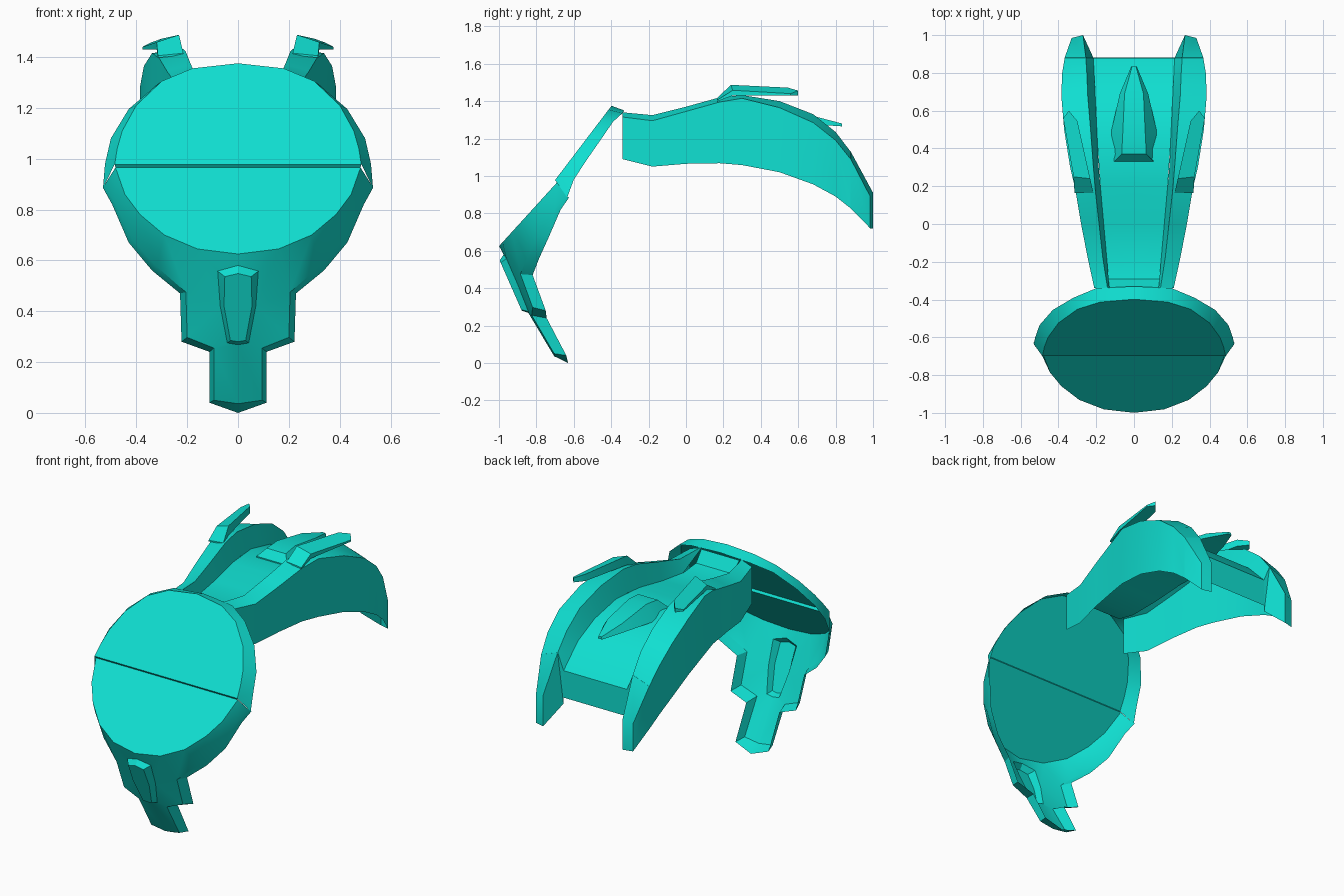
import bpy
import bmesh
from math import radians

if "Cube" in bpy.data.objects:
    bpy.data.objects.remove(bpy.data.objects["Cube"], do_unlink=True)

COLOR = (0.005, 0.74, 0.64, 1)
teal = bpy.data.materials.new("turquoise")
teal.use_nodes = True
teal.diffuse_color = COLOR
teal.node_tree.nodes["Principled BSDF"].inputs["Base Color"].default_value = COLOR


def build(name, verts, faces, mirror=True):
    """Make one part, optionally mirrored over x."""
    mesh = bpy.data.meshes.new(name)
    mesh.from_pydata(verts, [], faces)
    bm = bmesh.new()
    bm.from_mesh(mesh)
    bmesh.ops.recalc_face_normals(bm, faces=bm.faces)
    bm.to_mesh(mesh)
    bm.free()
    mesh.materials.append(teal)
    obj = bpy.data.objects.new(name, mesh)
    bpy.context.collection.objects.link(obj)
    bpy.ops.object.select_all(action="DESELECT")
    obj.select_set(True)
    bpy.context.view_layer.objects.active = obj
    if mirror:
        obj.modifiers.new("mirror", "MIRROR")
        bpy.ops.object.modifier_apply(modifier="mirror")
    bpy.ops.object.shade_smooth_by_angle(angle=radians(28))


def bridge(a, b):
    """Quads between two equally long rows of vertex indices."""
    a, b = list(a), list(b)
    return [(a[i], a[i + 1], b[i + 1], b[i]) for i in range(len(a) - 1)]


def sheet(rows):
    """Vertices and quads of an open grid of rows."""
    n = len(rows[0])
    faces = []
    for r in range(len(rows) - 1):
        faces += bridge(range(r * n, r * n + n), range(r * n + n, r * n + 2 * n))
    return [p for row in rows for p in row], faces


def loft(name, rings, mirror=False):
    """Join equal closed rings into a capped solid."""
    n = len(rings[0])
    verts, faces = sheet(rings)
    faces += [(r * n + n - 1, r * n, r * n + n, r * n + 2 * n - 1)
              for r in range(len(rings) - 1)]
    faces += [tuple(range(n)), tuple(range(len(verts) - n, len(verts)))]
    build(name, verts, faces, mirror)


def interpolate(points, y):
    for (a, za), (b, zb) in zip(points, points[1:]):
        if y <= b:
            return za + (zb - za) * (y - a) / (b - a)
    return points[-1][1]


# Upper face plate: half outline on a sloped plane, with a lip at the seam
upper = [(0.485, 0.978), (0.475, 1.04), (0.455, 1.11), (0.4, 1.21),
         (0.3, 1.305), (0.18, 1.355), (0, 1.375)]
upper_edge = [(x, -0.7 + 0.76 * (z - 0.978), z) for x, z in upper]
seam = [(0, -0.7, 0.978), (0, -0.69, 0.965), (0.482, -0.69, 0.965)]
build("upper_face_plate", upper_edge + seam, [tuple(range(8)), (0, 7, 8, 9)])

# Rim flaring back from the upper plate
rim_outer = [(0.531, -0.635, 0.885), (0.523, -0.6, 0.98), (0.5, -0.535, 1.08),
             (0.43, -0.455, 1.195), (0.32, -0.39, 1.29),
             (0.2, -0.34, 1.335), (0, -0.33, 1.35)]
build("face_rim", *sheet([upper_edge, rim_outer]))

# Lower face plate, tilted the other way
lower = [(0.482, 0.965), (0.445, 0.86), (0.385, 0.78), (0.29, 0.7),
         (0.16, 0.645), (0, 0.625)]
lower_edge = [(x, -0.69 - 0.91 * (0.965 - z), z) for x, z in lower]
build("lower_face_plate", lower_edge + [(0, -0.69, 0.965)], [tuple(range(7))])

# Chin guard: a skin sweeping down to a stepped tip, open for the vent,
# with a flange turned back around its outline
front = [(0.528, -0.64, 0.892), (0.485, -0.7, 0.83), (0.415, -0.79, 0.68),
         (0.32, -0.845, 0.575), (0.205, -0.885, 0.475), (0.2, -0.82, 0.297),
         (0.095, -0.825, 0.255), (0.095, -0.705, 0.05)]
opening = [(0, -0.975, 0.58), (0.08, -0.96, 0.558), (0.07, -0.9, 0.42),
           (0.042, -0.843, 0.275), (0, -0.843, 0.268)]
tip = [(0, -0.705, 0.036)]
flange = [(0.531, -0.625, 0.885), (0.495, -0.67, 0.82), (0.43, -0.735, 0.67),
          (0.338, -0.785, 0.56), (0.228, -0.82, 0.47), (0.222, -0.75, 0.28),
          (0.112, -0.745, 0.24), (0.112, -0.64, 0.04), (0, -0.63, 0)]
faces = bridge(range(5), range(6, 11))
faces += [(4, 5, 14, 15), (4, 15, 16, 10), (10, 16, 17, 12, 11), (17, 18, 19, 13, 12)]
faces += bridge([*range(6, 14), 19], range(20, 29))
build("chin_guard", lower_edge + front + opening + tip + flange, faces)

# Raised vent, hollow behind
vent_front = [(x, -0.995 + 0.44 * (0.545 - z), z) for x, z in
              [(0, 0.548), (0.052, 0.536), (0.055, 0.42), (0.03, 0.285), (0, 0.28)]]
build("chin_vent", vent_front + opening, bridge(range(5), range(5, 10)) + [tuple(range(5))])

# Crown strip arching over the head, dropping straight at the rear
crown = [(-0.335, 1.335), (-0.29, 1.265), (-0.18, 1.245), (0, 1.26), (0.2, 1.29),
         (0.4, 1.295), (0.6, 1.245), (0.75, 1.165), (0.88, 1.03)]
edge_x = [(-0.34, 0.13), (0.3, 0.187), (0.88, 0.215), (1.0, 0.27)]
build("crown_strip", *sheet([[(0, y, z), (interpolate(edge_x, y), y, z)]
                             for y, z in crown + [(0.881, 0.865)]]))

# Side fins, open below: y, outer x, ridge x, ridge z, outer z, bottom z
fin = [(-0.34, 0.21, 0.14, 1.34, 1.315, 1.09), (-0.18, 0.245, 0.165, 1.325, 1.295, 1.05),
       (0, 0.28, 0.185, 1.37, 1.345, 1.065), (0.18, 0.31, 0.205, 1.42, 1.395, 1.068),
       (0.3, 0.338, 0.215, 1.432, 1.415, 1.058), (0.5, 0.37, 0.23, 1.4, 1.365, 1.02),
       (0.68, 0.385, 0.245, 1.33, 1.285, 0.955), (0.8, 0.38, 0.25, 1.235, 1.19, 0.89),
       (0.88, 0.367, 0.255, 1.13, 1.09, 0.827), (0.881, 0.367, 0.255, 1.13, 1.09, 0.827),
       (1, 0.33, 0.27, 0.91, 0.89, 0.72)]
rows = []
for y, outer, ridge, ridge_z, outer_z, bottom in fin:
    inner_z = interpolate(crown, y) if y <= 0.88 else bottom
    back = y - 0.015 if y == 1 else y
    rows.append([(interpolate(edge_x, y), y, inner_z), (ridge, y, ridge_z),
                 (outer, back, outer_z), (outer, back, bottom)])
verts, faces = sheet(rows)
build("side_fins", verts, faces + [tuple(range(len(verts) - 4, len(verts)))])

# Winglets rising from the fins and trailing back
winglet = [(0.215, 0.165, 1.415), (0.315, 0.165, 1.405), (0.32, 0.25, 1.458),
           (0.375, 0.56, 1.44), (0.345, 0.6, 1.456), (0.3, 0.545, 1.472),
           (0.232, 0.24, 1.487)]
below = [(x, y, min(z - 0.008, 1.43)) for x, y, z in winglet]
faces = [(0, 1, 2, 6), (6, 2, 3, 4, 5), tuple(range(7, 14))]
faces += bridge([*range(7), 0], [*range(7, 14), 7])
build("winglets", winglet + below, faces)

# Centre crest: y, base half width, top half width, base z, top z
crest = [(0.33, 0.11, 0.105, 1.27, 1.3), (0.37, 0.115, 0.065, 1.27, 1.345),
         (0.47, 0.125, 0.06, 1.27, 1.355), (0.69, 0.075, 0.05, 1.275, 1.318),
         (0.835, 0.014, 0.01, 1.265, 1.28)]
loft("centre_crest", [[(-b, y, low), (b, y, low), (t, y, top), (-t, y, top)]
                      for y, b, t, low, top in crest])
